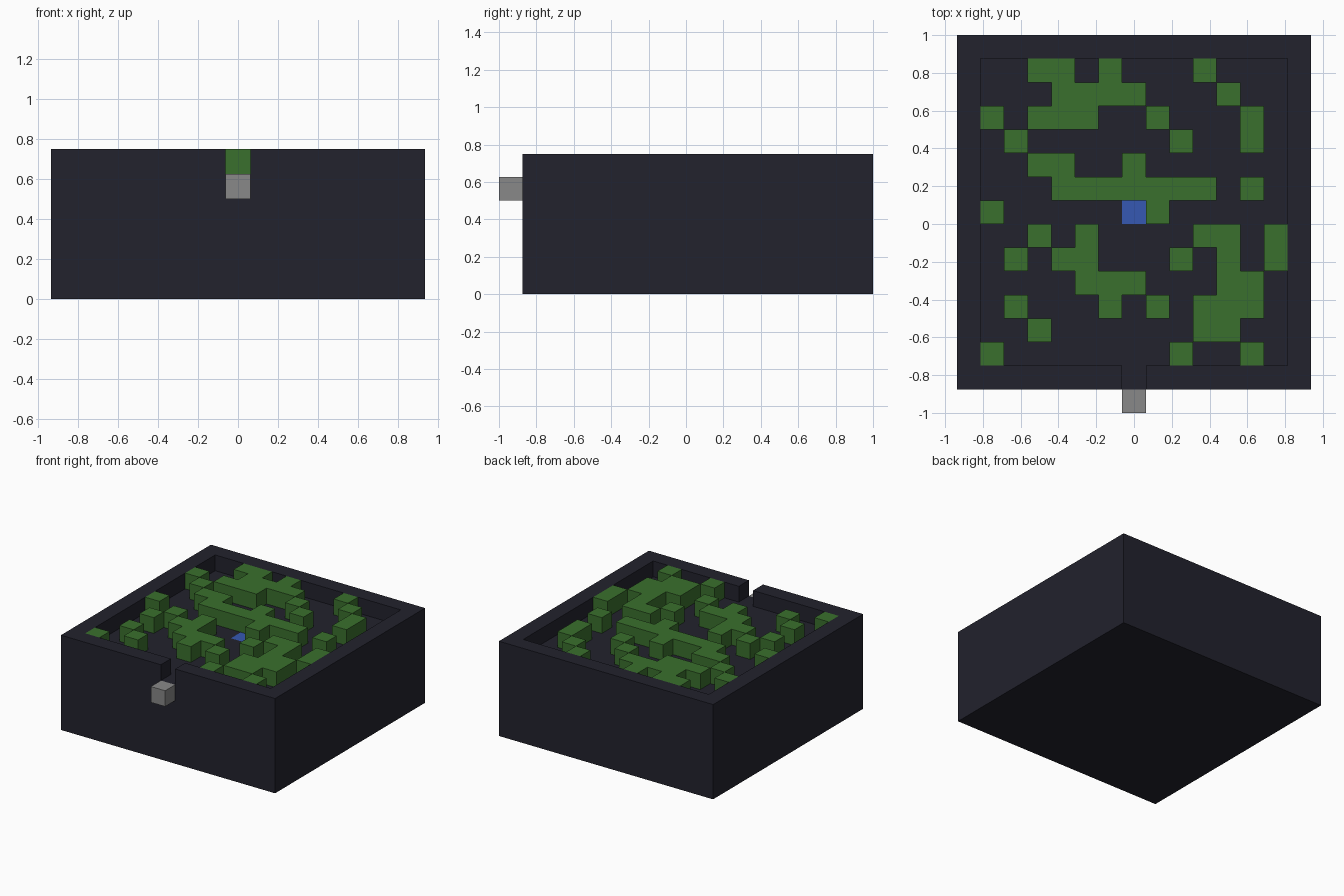
import bpy
import bmesh

if "Cube" in bpy.data.objects:
    bpy.data.objects.remove(bpy.data.objects["Cube"], do_unlink=True)

U = 0.125                      # one block
N = 15                         # blocks along each side
X0, Y0 = -N * U / 2, 1.0       # back corner of the map
FLOOR, RIM = 5 * U, 6 * U

# Layout from back to front: w wall, h hedge, b pool, . floor
LAYOUT = [
    "wwwwwwwwwwwwwww",
    "w..hh.h...h...w",
    "w...hhhh...h..w",
    "wh.hhh..h...h.w",
    "w.h......h..h.w",
    "w..hh..h......w",
    "w...hhhhhhh.h.w",
    "wh.....bh.....w",
    "w..h.h....hh.hw",
    "w.h.hh...h.h.hw",
    "w....hhh...hh.w",
    "w.h...h.h.hhh.w",
    "w..h......hh..w",
    "wh.......h..h.w",
    "wwwwwww.wwwwwww",
]


def material(name, rgb):
    mat = bpy.data.materials.new(name)
    mat.use_nodes = True
    mat.diffuse_color = (*rgb, 1)
    mat.node_tree.nodes["Principled BSDF"].inputs["Base Color"].default_value = (*rgb, 1)
    return mat


def cell(col, row):
    inside = 0 <= col < N and 0 <= row < N
    return LAYOUT[row][col] if inside else None


def block_field(name, height, base, mats, slot=lambda kind: 0, bottom=False):
    """Build the exposed tops and sides of all columns taller than base."""
    bm = bmesh.new()

    def quad(points, index=0):
        face = bm.faces.new([bm.verts.new(p) for p in points])
        face.material_index = index

    for row in range(N):
        for col in range(N):
            kind = cell(col, row)
            top = height(kind)
            if top <= base:
                continue
            xa, yb = X0 + col * U, Y0 - row * U
            xb, ya = xa + U, yb - U
            corners = [(xa, ya), (xb, ya), (xb, yb), (xa, yb)]
            quad([(x, y, top) for x, y in corners], slot(kind))
            # Sides in the order front, right, back, left
            for i, (dc, dr) in enumerate([(0, 1), (1, 0), (0, -1), (-1, 0)]):
                low = height(cell(col + dc, row + dr))
                if low < top:
                    p, q = corners[i], corners[(i + 1) % 4]
                    quad([(*p, low), (*q, low), (*q, top), (*p, top)])
    if bottom:
        xe, ye = X0 + N * U, Y0 - N * U
        quad([(X0, Y0, base), (xe, Y0, base), (xe, ye, base), (X0, ye, base)])
    bmesh.ops.remove_doubles(bm, verts=bm.verts, dist=U / 100)
    mesh = bpy.data.meshes.new(name)
    bm.to_mesh(mesh)
    bm.free()
    for mat in mats:
        mesh.materials.append(mat)
    obj = bpy.data.objects.new(name, mesh)
    bpy.context.collection.objects.link(obj)
    return obj


slate = material("dark_slate", (0.0160, 0.0160, 0.0262))
green = material("hedge_green", (0.0423, 0.162, 0.0262))
blue = material("pool_blue", (0.0369, 0.0976, 0.445))
grey = material("stone_grey", (0.246, 0.246, 0.246))

# Solid tray with raised rim, front gateway and a blue floor tile
block_field("walled_tray",
            lambda k: 0 if k is None else RIM if k == "w" else FLOOR,
            0, [slate, blue], lambda k: int(k == "b"), bottom=True)

# Hedges standing on the floor
block_field("hedges", lambda k: RIM if k == "h" else FLOOR, FLOOR, [green])

# Entrance step in front of the gateway
bpy.ops.mesh.primitive_cube_add(size=U, location=(0, Y0 - (N + 0.5) * U, FLOOR - U / 2))
step = bpy.context.object
step.name = "entrance_step"
step.data.materials.append(grey)
